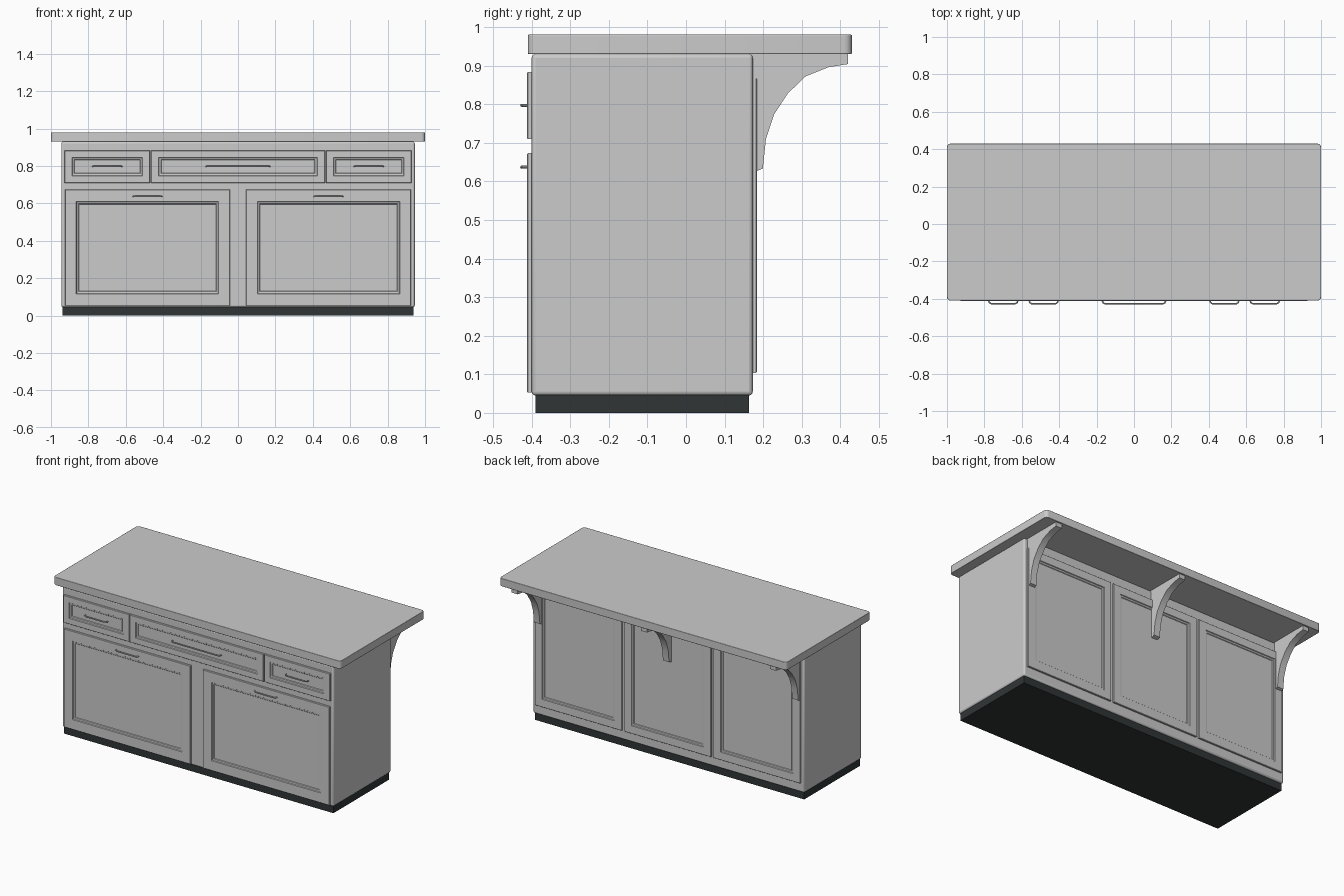
import bpy, bmesh

if "Cube" in bpy.data.objects:
    bpy.data.objects.remove(bpy.data.objects["Cube"])


def link(name, bm):
    bmesh.ops.recalc_face_normals(bm, faces=bm.faces)
    me = bpy.data.meshes.new(name)
    bm.to_mesh(me)
    bm.free()
    ob = bpy.data.objects.new(name, me)
    bpy.context.collection.objects.link(ob)
    return ob


def smooth(ob, angle=0.6):
    bpy.ops.object.select_all(action='DESELECT')
    ob.select_set(True)
    bpy.context.view_layer.objects.active = ob
    bpy.ops.object.shade_smooth_by_angle(angle=angle)


def bevel(ob, width, segments):
    m = ob.modifiers.new("edge", 'BEVEL')
    m.width, m.segments = width, segments
    m.limit_method, m.angle_limit = 'ANGLE', 0.7


def box(name, lo, hi, width=0.0, segments=2, corner=0.0):
    bm = bmesh.new()
    bmesh.ops.create_cube(bm, size=1)
    for v in bm.verts:
        v.co = [(a + b) / 2 + c * (b - a) for a, b, c in zip(lo, hi, v.co)]
    if corner:
        up = [e for e in bm.edges if abs(e.verts[0].co.z - e.verts[1].co.z) > 1e-4]
        bmesh.ops.bevel(bm, geom=up, offset=corner, segments=4, profile=0.5, affect='EDGES')
    ob = link(name, bm)
    if width:
        bevel(ob, width, segments)
    smooth(ob)
    return ob


def panel(name, x0, x1, z0, z1, y_back, y_front, mx, mz):
    """Framed panel: nested rectangular rings (inset x, inset z, height fraction)."""
    t = y_front - y_back
    rings = [(0, 0, -0.2), (0, 0, 0.8), (0.002, 0.002, 1), (mx, mz, 1)]
    rings += [(mx + a, mz + a, h) for a, h in ((0.003, 0.6), (0.012, 0.5), (0.015, 0.2))]
    bm = bmesh.new()
    loops = []
    for ix, iz, h in rings:
        y = y_back + t * h
        loops.append([bm.verts.new(p) for p in (
            (x0 + ix, y, z0 + iz), (x1 - ix, y, z0 + iz),
            (x1 - ix, y, z1 - iz), (x0 + ix, y, z1 - iz))])
    for a, b in zip(loops, loops[1:]):
        for i in range(4):
            j = (i + 1) % 4
            bm.faces.new((a[i], a[j], b[j], b[i]))
    bm.faces.new(loops[0])
    bm.faces.new(loops[-1])
    return link(name, bm)


def handle(name, x, z, half):
    cu = bpy.data.curves.new(name, 'CURVE')
    cu.dimensions = '3D'
    cu.bevel_depth, cu.bevel_resolution, cu.use_fill_caps = 0.004, 2, True
    sp = cu.splines.new('POLY')
    pts = [(-half, -0.408), (-half + 0.004, -0.420), (-half + 0.014, -0.426)]
    pts += [(-px, py) for px, py in reversed(pts)]
    sp.points.add(len(pts) - 1)
    for p, (px, py) in zip(sp.points, pts):
        p.co = (x + px, py, z, 1)
    ob = bpy.data.objects.new(name, cu)
    bpy.context.collection.objects.link(ob)
    bpy.ops.object.select_all(action='DESELECT')
    ob.select_set(True)
    bpy.context.view_layer.objects.active = ob
    bpy.ops.object.convert(target='MESH')
    smooth(bpy.context.view_layer.objects.active)


# Worktop, cabinet and dark plinth
box("worktop", (-1, -0.41, 0.93), (1, 0.43, 0.98), 0.002, 2, corner=0.02)
box("cabinet_body", (-0.945, -0.40, 0.045), (0.945, 0.173, 0.93), 0.01, 3)
base = box("plinth", (-0.938, -0.39, 0), (0.938, 0.163, 0.05))
dark = bpy.data.materials.new("dark_plinth")
dark.diffuse_color = (0.03, 0.036, 0.036, 1)
dark.use_nodes = True
dark.node_tree.nodes["Principled BSDF"].inputs["Base Color"].default_value = dark.diffuse_color
base.data.materials.append(dark)

# Drawers along the top of the front
for name, x0, x1, half in (("left", -0.928, -0.47, 0.078),
                           ("middle", -0.465, 0.465, 0.17),
                           ("right", 0.47, 0.928, 0.078)):
    panel(name + "_drawer_front", x0, x1, 0.71, 0.883, -0.40, -0.412, 0.04, 0.037)
    handle(name + "_drawer_handle", (x0 + x1) / 2, 0.797, half)

# Pair of large doors
for name, s in (("left", -1), ("right", 1)):
    a, b = sorted((s * 0.043, s * 0.925))
    panel(name + "_door", a, b, 0.053, 0.673, -0.40, -0.412, 0.06, 0.063)
    handle(name + "_door_handle", s * 0.483, 0.637, 0.078)

# Three panels on the back
for i, c in enumerate((-0.622, 0, 0.622)):
    panel(f"back_panel_{i + 1}", c - 0.302, c + 0.302, 0.104, 0.867, 0.173, 0.184, 0.05, 0.05)

# Curved brackets under the overhang
profile = [(0.17, 0.93), (0.42, 0.93), (0.42, 0.904), (0.37, 0.896), (0.31, 0.872),
           (0.264, 0.828), (0.228, 0.773), (0.207, 0.709), (0.199, 0.633),
           (0.184, 0.627), (0.17, 0.627)]
for i, c in enumerate((-0.9, 0, 0.9)):
    bm = bmesh.new()
    f = bm.faces.new([bm.verts.new((c - 0.021, y, z)) for y, z in profile])
    new = bmesh.ops.extrude_face_region(bm, geom=[f])["geom"]
    bmesh.ops.translate(bm, vec=(0.042, 0, 0),
                        verts=[v for v in new if isinstance(v, bmesh.types.BMVert)])
    smooth(link(f"bracket_{i + 1}", bm))
